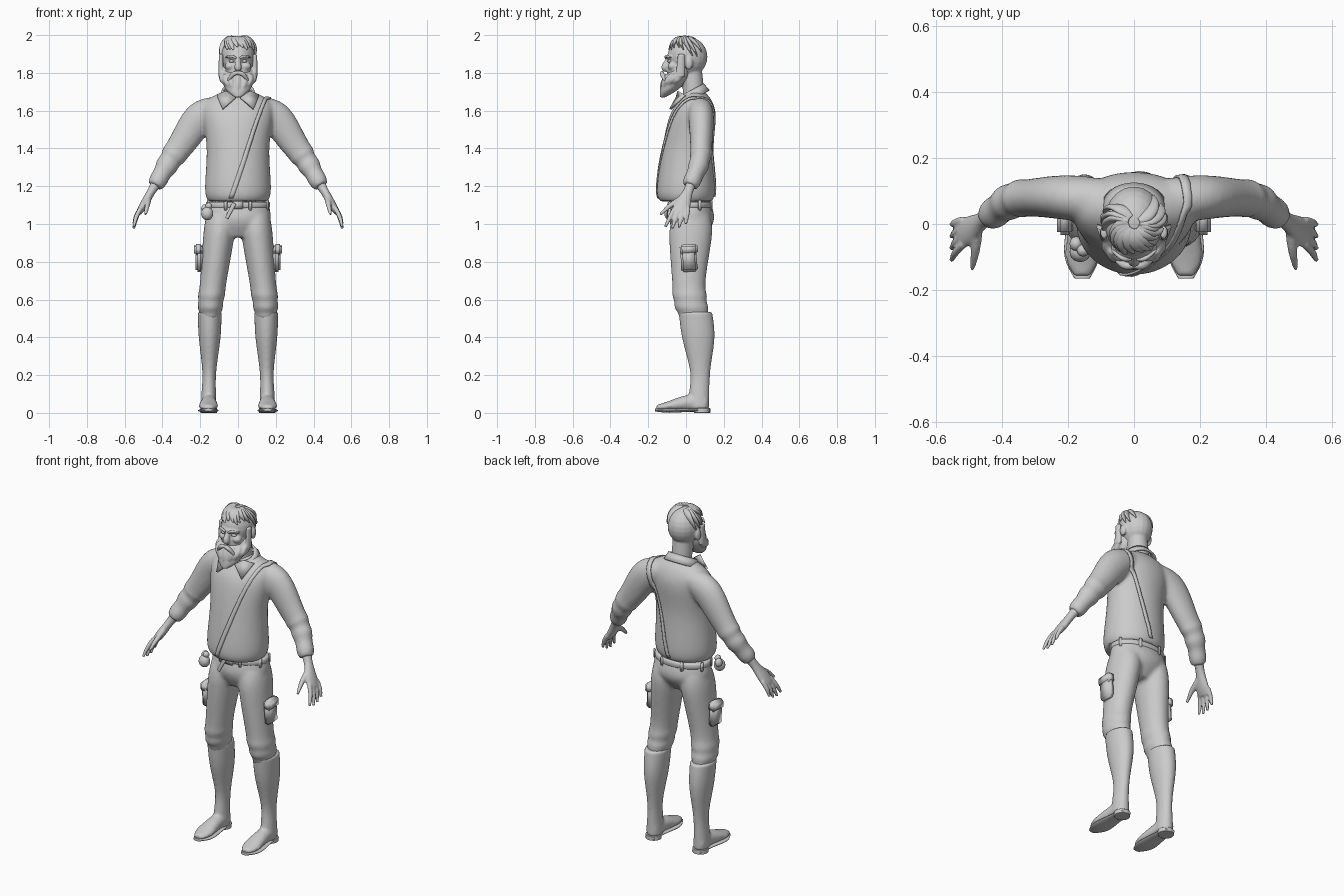
import bpy, bmesh, math, random
from mathutils import Vector, Matrix

starter = bpy.data.objects.get("Cube")
if starter:
    bpy.data.objects.remove(starter)
random.seed(4)
X, Y, Z = Vector((1, 0, 0)), Vector((0, 1, 0)), Vector((0, 0, 1))

grey = bpy.data.materials.new("plain_grey")
grey.use_nodes = True
grey.diffuse_color = (.6, .6, .6, 1)
grey.node_tree.nodes["Principled BSDF"].inputs["Base Color"].default_value = grey.diffuse_color


def finish(name, bm, mirror=False, subdivide=False):
    """Turn a bmesh into a smooth-shaded grey object."""
    bmesh.ops.recalc_face_normals(bm, faces=bm.faces)
    mesh = bpy.data.meshes.new(name)
    bm.to_mesh(mesh)
    bm.free()
    mesh.materials.append(grey)
    mesh.shade_smooth()
    ob = bpy.data.objects.new(name, mesh)
    bpy.context.collection.objects.link(ob)
    if subdivide:
        ob.modifiers.new("Subdivision", 'SUBSURF').levels = 1
    if mirror:
        ob.modifiers.new("Mirror", 'MIRROR')
    return ob


def spline(keys, steps):
    """Ease smoothly through the key rings."""
    keys = [Vector(k) for k in keys]
    padded = [keys[0]] + keys + [keys[-1]]
    result = []
    for a, b, c, d in zip(padded, padded[1:], padded[2:], padded[3:]):
        for step in range(steps):
            t = step / steps
            into, out = (c - a) / 2, (d - b) / 2
            blend_in = t * t * (3 - 2 * t)
            result.append(b.lerp(c, blend_in) + into * t * (1 - t) ** 2 - out * t * t * (1 - t))
    return result + [keys[-1]]


def sweep(name, keys, ref=X, upright=False, sides=14, steps=4, fold=None, mirror=False):
    """Skin oval rings: x, y, z, radius along ref, and the cross radius if it differs."""
    bm, loops = bmesh.new(), []
    rings = spline([k if len(k) > 4 else (*k, k[-1]) for k in keys], steps)
    last = len(rings) - 1
    for i, ring in enumerate(rings):
        centre = ring.xyz if len(ring) < 4 else Vector(ring[:3])
        tangent = Z
        if not upright:
            before, after = rings[max(i - 1, 0)], rings[min(i + 1, last)]
            tangent = Vector((after - before)[:3]).normalized()
        across = (ref - tangent * ref.dot(tangent)).normalized()
        other = tangent.cross(across)
        swell = 1 + (fold(i / last) if fold else 0)
        for copy in range(2 if i in (0, last) else 1):
            loops.append([bm.verts.new(centre + swell * (
                across * ring[3] * math.cos(k * math.tau / sides)
                + other * ring[4] * math.sin(k * math.tau / sides))) for k in range(sides)])
    for low, high in zip(loops, loops[1:]):
        for k in range(sides):
            after = (k + 1) % sides
            bm.faces.new((low[k], low[after], high[after], high[k]))
    bm.faces.new(loops[0])
    bm.faces.new(loops[-1])
    return finish(name, bm, mirror, subdivide=True)


def ball(name, centre, radii, mirror=False):
    bm = bmesh.new()
    bmesh.ops.create_uvsphere(bm, u_segments=20, v_segments=12, radius=1,
                              matrix=Matrix.LocRotScale(Vector(centre), None, Vector(radii)))
    return finish(name, bm, mirror)


def box(name, centre, size, turn=0, axis='Z', bevel=.004, mirror=False):
    bm = bmesh.new()
    bmesh.ops.create_cube(bm, size=1, matrix=Matrix.Diagonal((*size, 1)))
    bmesh.ops.bevel(bm, geom=bm.edges[:], offset=bevel, segments=2, affect='EDGES')
    bmesh.ops.transform(bm, verts=bm.verts,
                        matrix=Matrix.Translation(centre) @ Matrix.Rotation(turn, 4, axis))
    return finish(name, bm, mirror)


def fuse(name, parts, voxel, smoothing):
    """Merge overlapping parts into one soft surface."""
    bpy.ops.object.select_all(action='DESELECT')
    for part in parts:
        part.select_set(True)
    bpy.context.view_layer.objects.active = parts[0]
    bpy.ops.object.convert(target='MESH')
    bpy.ops.object.join()
    ob = bpy.context.view_layer.objects.active
    ob.name = name
    remesh = ob.modifiers.new("Remesh", 'REMESH')
    remesh.mode, remesh.voxel_size, remesh.use_smooth_shade = 'VOXEL', voxel, True
    ob.modifiers.new("Smooth", 'SMOOTH').iterations = smoothing
    return ob


def folds(start, count, height):
    """Cloth ripples that begin part of the way along a limb."""
    def ripple(t):
        return height * math.sin((t - start) * math.tau * count) if t > start else 0
    return ripple


# Sweater: torso and sleeves with rolled folds
torso = sweep("torso", [
    (0, 0, 1.12, .16, .14), (0, 0, 1.18, .178, .157), (0, .01, 1.4, .168, .138),
    (0, .035, 1.57, .19, .125), (0, .05, 1.65, .175, .09), (0, .05, 1.7, .08, .05)],
    upright=True, sides=20)
sleeve = sweep("sleeve", [
    (.1, .07, 1.61, .07), (.2, .08, 1.56, .07, .09), (.3, .08, 1.42, .06, .075),
    (.37, .07, 1.32, .055, .06), (.44, .02, 1.2, .044)],
    ref=Y, fold=folds(.6, 7, .07), mirror=True, steps=8)
sweater = fuse("sweater", [torso, sleeve], .011, 4)

# Hands: palm, four fingers and a thumb
hand = [sweep("palm", [(.43, .03, 1.22, .03), (.46, .01, 1.17, .027, .023), (.5, -.02, 1.1, .046, .022),
                       (.525, -.03, 1.06, .042, .016)], ref=Y, mirror=True)]
for i, drop in enumerate((.09, .1, .095, .075)):
    root, tip = Vector((.515, i * .024 - .06, 1.085)), Vector((.552, i * .036 - .11, 1.075 - drop))
    middle = root.lerp(tip, .5) + X * .006
    hand.append(sweep("finger", [(*root, .013), (*middle, .0125), (*tip, .008)],
                      ref=Y, sides=10, mirror=True))
hand.append(sweep("thumb", [(.475, -.01, 1.14, .02), (.48, -.08, 1.1, .015), (.49, -.137, 1.05, .008)],
                  sides=10, mirror=True))
fuse("hands", hand, .006, 2)

# Trousers: seat and legs with knee folds
seat = sweep("seat", [(0, .03, 1.12, .162, .1), (0, .03, 1.02, .175, .122), (0, .02, .93, .1, .07)],
             upright=True, sides=20)
leg = sweep("leg", [(.09, .03, 1.05, .08, .1), (.1, .025, .95, .086, .118), (.13, .015, .7, .073, .092),
                    (.145, .025, .58, .07, .092), (.147, .045, .5, .055, .08)],
            upright=True, fold=folds(.6, 6, .05), steps=6, mirror=True)
fuse("trousers", [seat, leg], .011, 4)

# Boots: shaft and foot fused, then sole and heel
shaft = sweep("shaft", [(.15, .05, .535, .066, .092), (.15, .065, .4, .06, .09), (.152, .075, .22, .038, .055),
                        (.155, .07, .1, .04, .056), (.155, .07, .02, .045, .056)],
              upright=True, mirror=True)
foot = sweep("foot", [(.155, .11, .06, .036, .045), (.155, 0, .052, .044, .042),
                      (.157, -.1, .035, .053, .024), (.157, -.157, .028, .026, .014)], mirror=True)
fuse("boots", [shaft, foot], .009, 4)
sweep("sole", [(.155, .125, .012, .03, .012), (.155, .04, .016, .043, .01), (.157, -.09, .012, .057, .012),
               (.157, -.165, .016, .024, .008)], mirror=True)
sweep("heel", [(.155, .085, z, .045) for z in (0, .025)], upright=True, mirror=True)

# Thigh pockets with flaps
lean = math.radians(4)
box("thigh_pocket", (.205, .015, .815), (.04, .085, .135), lean, 'X', .01, mirror=True)
box("pocket_flap", (.21, .015, .865), (.045, .095, .055), lean, 'X', .01, mirror=True)

# Belt with loops, buckle, hanging end and small pouches
sweep("belt", [(0, .03, z, .17, .112) for z in (1.085, 1.118)], upright=True, sides=32, steps=1)
for i in range(8):
    angle = (i + .5) * math.tau / 8
    box("belt_loop", (.171 * math.cos(angle), .03 + .113 * math.sin(angle), 1.1), (.01, .018, .055), angle)
box("buckle", (0, -.087, 1.1), (.055, .014, .042))
sweep("belt_end", [(-.02, -.095, 1.11, .012, .004), (-.06, -.1, 1.03, .009, .004)])
ball("belt_pouch", (-.163, -.085, 1.055), (.032, .03, .035))
ball("pouch_neck", (-.155, -.08, 1.095), (.018, .018, .018))
ball("pouch_charm", (-.175, -.06, 1.08), (.02, .022, .025))

# Shoulder strap arched over the shoulder and laid on the sweater
bm, previous, count = bmesh.new(), None, 60
for i in range(count + 1):
    angle = math.pi * i / count
    rise = math.sin(angle)
    middle = Vector((.18 * rise - .04 + .05 * i / count, .02 - .18 * math.cos(angle), 1.13 + .56 * rise))
    row = [bm.verts.new(middle + X * side) for side in (-.013, 0, .013)]
    if previous:
        for k in range(2):
            bm.faces.new((previous[k], previous[k + 1], row[k + 1], row[k]))
    previous = row
strap = finish("shoulder_strap", bm)
wrap = strap.modifiers.new("Wrap", 'SHRINKWRAP')
wrap.target, wrap.wrap_mode, wrap.offset = sweater, 'ABOVE_SURFACE', .004
thickness = strap.modifiers.new("Thickness", 'SOLIDIFY')
thickness.thickness, thickness.offset = .007, 0

# Shirt collar: tilted band and two pointed flaps
bm = bmesh.new()
bmesh.ops.create_cone(bm, cap_ends=False, segments=32, radius1=.1, radius2=.085, depth=.045)
bmesh.ops.transform(bm, verts=bm.verts, matrix=Matrix.LocRotScale(
    Vector((0, .04, 1.69)), Matrix.Rotation(math.radians(28), 3, 'X'), Vector((1, .85, 1))))
finish("collar", bm).modifiers.new("Thickness", 'SOLIDIFY').thickness = .012
bm = bmesh.new()
corners = ((.012, -.045, 1.665), (.06, -.035, 1.7), (.11, 0, 1.68), (.08, -.078, 1.605))
bm.faces.new([bm.verts.new(corner) for corner in corners])
finish("collar_flap", bm, mirror=True).modifiers.new("Thickness", 'SOLIDIFY').thickness = .012

# Head: skull, face, ears and neck
head = [sweep("neck", [(0, .045, 1.64, .06), (0, .03, 1.82, .056)], upright=True),
        ball("skull", (0, .008, 1.885), (.09, .106, .106)),
        ball("jaw", (0, -.035, 1.81), (.074, .064, .085)),
        ball("brow", (0, -.083, 1.884), (.058, .024, .014)),
        ball("cheek", (.042, -.072, 1.835), (.028, .025, .022), mirror=True),
        ball("ear", (.09, .015, 1.85), (.014, .022, .034), mirror=True),
        sweep("nose", [(0, -.09, 1.88, .01), (0, -.113, 1.83, .02), (0, -.1, 1.815, .012)])]
fuse("head", head, .006, 3)
ball("eye", (.034, -.087, 1.862), (.014, .012, .008), mirror=True)
sweep("eyebrow", [(.01, -.107, 1.878, .006), (.035, -.104, 1.889, .008), (.066, -.08, 1.882, .004)],
      ref=Z, sides=8, mirror=True)

# Beard with hanging locks and a moustache
beard = [sweep("beard", [(0, -.02, 1.83, .08, .055), (0, -.05, 1.77, .088, .068), (0, -.09, 1.71, .066, .048),
                         (0, -.125, 1.67, .018, .015)], upright=True),
         sweep("sideburn", [(.09, -.025, 1.9, .012, .02), (.09, -.03, 1.78, .014, .026)],
               upright=True, mirror=True)]
for i in range(9):
    angle = math.radians(i * 25 - 100)
    outward = Vector((math.sin(angle) * .086, -math.cos(angle) * .064, 0))
    tip = outward * .65 + Vector((0, -.085, 1.685 + .05 * abs(math.sin(angle))))
    root = outward + Vector((0, -.035, 1.79))
    beard.append(sweep("beard_lock", [(*root, .015), (*(root.lerp(tip, .5) + outward * .15), .017),
                                      (*tip, .008)], sides=8))
fuse("beard", beard, .006, 2)
sweep("moustache", [(0, -.125, 1.8, .011), (.03, -.125, 1.79, .013), (.064, -.098, 1.735, .005)],
      ref=Y, sides=8, mirror=True)

# Swept hair locks over the front and sides of the skull
for i in range(17):
    around = math.radians(i * 15 - 140 + random.uniform(-5, 5))
    end = random.uniform(20, 32) if abs(i - 8) < 6 else random.uniform(0, 15)
    rings = []
    for k, size in enumerate((.012, .022, .02, .014, .005)):
        height = math.radians(80 + (end - 80) * k / 4)
        turn = around + .16 * k
        lift = 1 + .04 * math.sin(k * .8)
        direction = Vector((math.cos(height) * math.sin(turn) * .094,
                            -math.cos(height) * math.cos(turn) * .108, math.sin(height) * .104))
        rings.append((*(direction * lift + Vector((0, .004, 1.885))), size, size * .55))
    sweep("hair_lock", rings, sides=8, steps=2)
